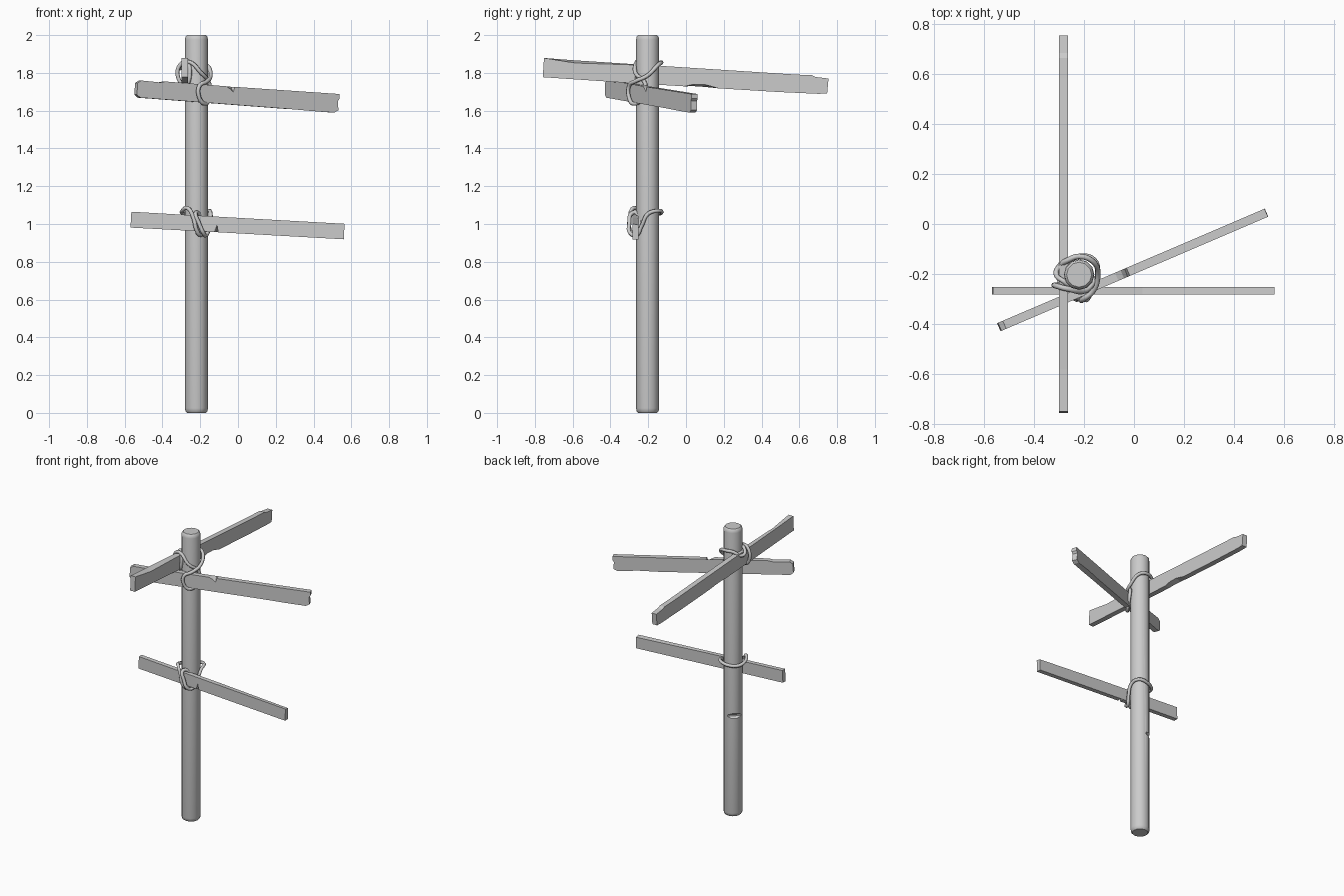
import bpy, bmesh
from math import sin, cos, pi
from mathutils import Vector, Matrix

if "Cube" in bpy.data.objects:
    bpy.data.objects.remove(bpy.data.objects["Cube"])

PX, PY, R = -0.22, -0.203, 0.061


def finish(name, bm, smooth=None):
    bmesh.ops.recalc_face_normals(bm, faces=bm.faces[:])
    me = bpy.data.meshes.new(name)
    bm.to_mesh(me)
    bm.free()
    ob = bpy.data.objects.new(name, me)
    bpy.context.collection.objects.link(ob)
    if smooth:
        bpy.ops.object.select_all(action='DESELECT')
        ob.select_set(True)
        bpy.context.view_layer.objects.active = ob
        bpy.ops.object.shade_smooth_by_angle(angle=smooth)
    return ob


def lathe_post(name, profile, n=12):
    bm = bmesh.new()
    rings = [[bm.verts.new((PX + r * cos(2 * pi * i / n), PY + r * sin(2 * pi * i / n), z))
              for i in range(n)] for r, z in profile]
    for a, b in zip(rings, rings[1:]):
        for i in range(n):
            bm.faces.new((a[i], a[(i + 1) % n], b[(i + 1) % n], b[i]))
    bm.faces.new(rings[0][::-1])
    bm.faces.new(rings[-1])
    return finish(name, bm, 0.6)


def plank(name, start, end, thick, outline):
    """Outline points: (along, height, extra height on the far side)."""
    a, b = Vector(start), Vector(end)
    along = (b - a).normalized()
    side = along.cross(Vector((0, 0, 1))).normalized()
    up = side.cross(along)
    bm = bmesh.new()
    near, far = [], []
    for s, h, dh in outline:
        p = a + along * s
        near.append(bm.verts.new(p + up * h + side * thick / 2))
        far.append(bm.verts.new(p + up * (h + dh) - side * thick / 2))
    n = len(near)
    bm.faces.new(near)
    bm.faces.new(far[::-1])
    for i in range(n):
        j = (i + 1) % n
        bm.faces.new((near[i], far[i], far[j], near[j]))
    return finish(name, bm)


def rope(name, points, radius=0.011):
    cu = bpy.data.curves.new(name, 'CURVE')
    cu.dimensions = '3D'
    cu.bevel_depth = radius
    cu.bevel_resolution = 1
    cu.resolution_u = 5
    sp = cu.splines.new('BEZIER')
    sp.bezier_points.add(len(points) - 1)
    for bp, p in zip(sp.bezier_points, points):
        bp.co = p
        bp.handle_left_type = bp.handle_right_type = 'AUTO'
    sp.use_cyclic_u = True
    ob = bpy.data.objects.new(name, cu)
    bpy.context.collection.objects.link(ob)
    bpy.ops.object.select_all(action='DESELECT')
    ob.select_set(True)
    bpy.context.view_layer.objects.active = ob
    bpy.ops.object.convert(target='MESH')
    bpy.ops.object.shade_smooth_by_angle(angle=1.1)


# Post with rounded ends
post = lathe_post("post", [(0.05, 0), (0.058, 0.008), (R, 0.025),
                           (R, 1.975), (0.058, 1.992), (0.05, 2.0)])

# Wedge-shaped axe nick on the back left of the post
bm = bmesh.new()
tri = [(0.042, 0.695), (0.09, 0.665), (0.09, 0.745), (0.042, 0.705)]
rot = Matrix.Rotation(pi * 0.75, 3, 'Z')
sides = [[bm.verts.new(rot @ Vector((d, w, z)) + Vector((PX, PY, 0))) for d, z in tri]
         for w in (-0.1, 0.1)]
bm.faces.new(sides[0])
bm.faces.new(sides[1][::-1])
for i in range(4):
    j = (i + 1) % 4
    bm.faces.new((sides[0][i], sides[1][i], sides[1][j], sides[0][j]))
cutter = finish("nick_cutter", bm)
cutter.hide_render = True
mod = post.modifiers.new("nick", 'BOOLEAN')
mod.operation = 'DIFFERENCE'
mod.solver = 'EXACT'
mod.object = cutter
bpy.context.view_layer.objects.active = post
bpy.ops.object.modifier_apply(modifier="nick")
bpy.data.objects.remove(cutter)

# Lower plank, running left to right
plank("lower_plank", (-0.567, -0.268, 1.023), (0.565, -0.268, 0.96), 0.031, [
    (0, -0.042, 0), (0.445, -0.041, 0), (0.457, -0.002, -0.039), (0.465, -0.041, 0),
    (1.132, -0.041, 0), (1.13, 0.041, -0.006), (0.6, 0.041, 0), (0, 0.042, 0)])

# Middle plank, turned towards the back right
plank("middle_plank", (-0.54, -0.413, 1.715), (0.53, 0.045, 1.638), 0.035, [
    (0, -0.03, 0), (0.02, -0.045, 0), (0.87, -0.048, 0), (1.0, -0.05, 0.006),
    (1.14, -0.05, 0), (1.163, -0.036, 0), (1.157, 0.012, 0), (1.166, 0.026, 0),
    (1.163, 0.05, 0), (0.56, 0.048, 0), (0.552, 0.02, 0.028), (0.535, 0.036, 0.012),
    (0.51, 0.048, 0), (0.16, 0.05, 0), (0.13, 0.043, 0), (0.02, 0.046, 0), (0, 0.032, 0)])

# Upper plank, running front to back
plank("upper_plank", (-0.282, -0.755, 1.827), (-0.282, 0.752, 1.73), 0.036, [
    (0, -0.05, 0), (0.5, -0.051, 0), (0.75, -0.05, 0), (0.8, -0.036, -0.01),
    (0.86, -0.034, -0.012), (0.93, -0.049, 0), (1.25, -0.048, 0), (1.46, -0.044, 0),
    (1.508, -0.04, 0), (1.51, 0.04, 0), (1.44, 0.044, 0), (1.42, 0.052, 0),
    (1.34, 0.05, 0), (0.6, 0.05, 0), (0.17, 0.036, 0.014), (0, 0.052, 0)])

# Lashing on the lower plank
rope("lower_rope", [
    (-0.22, -0.13, 1.06), (-0.285, -0.17, 1.055), (-0.295, -0.235, 1.07),
    (-0.265, -0.28, 1.083), (-0.235, -0.298, 1.03), (-0.22, -0.298, 0.97),
    (-0.2, -0.275, 0.942), (-0.18, -0.25, 0.97), (-0.2, -0.25, 1.045),
    (-0.225, -0.285, 1.058), (-0.205, -0.3, 1.0), (-0.185, -0.298, 0.955),
    (-0.17, -0.265, 0.94), (-0.152, -0.235, 0.99), (-0.145, -0.2, 1.055),
    (-0.16, -0.145, 1.07)])

# Lashing shared by the two top planks
rope("upper_rope", [
    (-0.22, -0.13, 1.855), (-0.165, -0.15, 1.84), (-0.145, -0.205, 1.785),
    (-0.165, -0.27, 1.755), (-0.205, -0.302, 1.73), (-0.205, -0.302, 1.67),
    (-0.18, -0.28, 1.637), (-0.152, -0.235, 1.66), (-0.15, -0.215, 1.74),
    (-0.195, -0.268, 1.8), (-0.265, -0.26, 1.86), (-0.305, -0.25, 1.845),
    (-0.315, -0.245, 1.77), (-0.28, -0.25, 1.738), (-0.255, -0.26, 1.79),
    (-0.275, -0.235, 1.86), (-0.312, -0.2, 1.83), (-0.3, -0.17, 1.825),
    (-0.265, -0.145, 1.85)])
